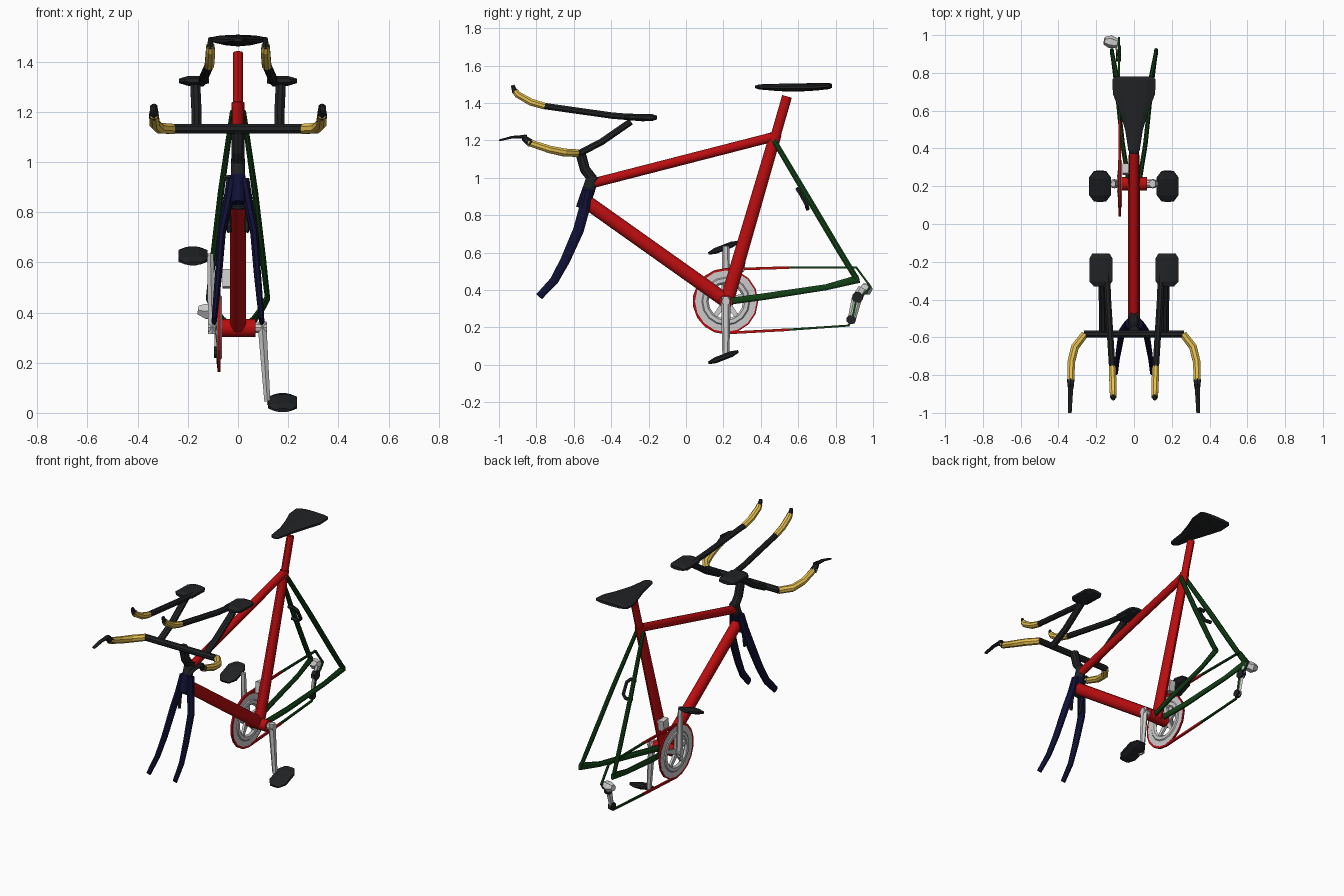
import bpy, bmesh, math
from mathutils import Vector

def material(name, rgb):
    m = bpy.data.materials.new(name)
    m.diffuse_color = (*rgb, 1)
    return m

RED = material("red", (0.5, 0.004, 0.005))
NAVY = material("navy", (0.005, 0.005, 0.035))
GREEN = material("green", (0.006, 0.05, 0.008))
BLACK = material("black", (0.015, 0.016, 0.018))
YELLOW = material("yellow", (0.8, 0.53, 0.08))
X, Z = Vector((1, 0, 0)), Vector((0, 0, 1))


def tube(name, pts, radii, mat=None, sides=8, ref=X, mirror=False, closed=False):
    """Sweep an elliptic ring along pts; each radius is a number or (along ref, across)."""
    pts = [Vector(p) for p in pts]
    n = len(pts)
    if not isinstance(radii, list):
        radii = [radii] * n
    bm = bmesh.new()
    rings = []
    for i, p in enumerate(pts):
        if closed:
            a, b = pts[i - 1], pts[(i + 1) % n]
            t = (p - a).normalized() + (b - p).normalized()
        else:
            t = Vector()
            if i > 0:
                t += (p - pts[i - 1]).normalized()
            if i < n - 1:
                t += (pts[i + 1] - p).normalized()
        t.normalize()
        s = (ref - t * ref.dot(t)).normalized()
        u = t.cross(s)
        r = radii[i] if isinstance(radii[i], tuple) else (radii[i], radii[i])
        k = 1 / math.cos(math.pi / sides)
        ring = []
        for j in range(sides):
            a = 2 * math.pi * (j + 0.5) / sides
            ring.append(bm.verts.new(p + s * r[0] * k * math.cos(a) + u * r[1] * k * math.sin(a)))
        rings.append(ring)
    for i in range(n if closed else n - 1):
        a, b = rings[i], rings[(i + 1) % n]
        for j in range(sides):
            q = (j + 1) % sides
            bm.faces.new((a[j], a[q], b[q], b[j]))
    if not closed:
        bm.faces.new(rings[0])
        bm.faces.new(rings[-1])
    bmesh.ops.recalc_face_normals(bm, faces=bm.faces)
    me = bpy.data.meshes.new(name)
    bm.to_mesh(me)
    bm.free()
    ob = bpy.data.objects.new(name, me)
    bpy.context.collection.objects.link(ob)
    if mat:
        me.materials.append(mat)
    if mirror:
        ob.modifiers.new("mirror", 'MIRROR')
    if sides >= 12:
        bpy.context.view_layer.objects.active = ob
        ob.select_set(True)
        bpy.ops.object.shade_smooth_by_angle()
        ob.select_set(False)
    return ob


# Main frame: slightly deep oval tubes
tube("top_tube", [(0, -0.51, 0.968), (0, 0.46, 1.217)], (0.023, 0.025), RED, 14)
tube("down_tube", [(0, -0.53, 0.87), (0, 0.21, 0.345)], (0.031, 0.037), RED, 14)
tube("seat_tube", [(0, 0.215, 0.33), (0, 0.48, 1.235)], [(0.031, 0.037), (0.025, 0.031)], RED, 14)
tube("seat_post", [(0, 0.475, 1.21), (0, 0.54, 1.435)], (0.02, 0.026), RED, 14)
tube("bottom_bracket", [(-0.07, 0.213, 0.338), (0.07, 0.213, 0.338)], 0.036, RED, 14, Z)
tube("head_tube", [(0, -0.555, 0.835), (0, -0.518, 0.943)], (0.03, 0.034), NAVY, 14)
tube("headset", [(0, -0.52, 0.937), (0, -0.495, 1.01)], (0.028, 0.033), BLACK, 14)

# Rear triangle
tube("seat_stay", [(0.022, 0.47, 1.2), (0.068, 0.66, 0.88), (0.1, 0.82, 0.61), (0.118, 0.915, 0.455)],
     [(0.01, 0.014), (0.012, 0.016), (0.012, 0.016), (0.01, 0.015)], GREEN, mirror=True)
tube("chain_stay", [(0.03, 0.235, 0.34), (0.06, 0.42, 0.365), (0.095, 0.75, 0.415), (0.118, 0.925, 0.46)],
     [(0.012, 0.018), (0.012, 0.018), (0.011, 0.016), (0.01, 0.022)], GREEN, mirror=True)

# Fork
tube("fork_blade", [(0.025, -0.525, 0.93), (0.042, -0.545, 0.83), (0.065, -0.575, 0.72),
                    (0.077, -0.645, 0.56), (0.087, -0.705, 0.45), (0.095, -0.785, 0.365)],
     [(0.02, 0.026), (0.019, 0.029), (0.016, 0.029), (0.014, 0.026), (0.012, 0.023), (0.01, 0.02)],
     NAVY, mirror=True)

# Brakes: C-shaped rear calliper, paired front arms
tube("rear_brake", [(-0.056, 0.6, 0.935), (-0.02, 0.597, 0.94), (0.0, 0.61, 0.92), (0.0, 0.645, 0.855),
                    (-0.02, 0.65, 0.835), (-0.066, 0.648, 0.84)], 0.01, BLACK, 6, Vector((0, 1, 0.4)))
tube("front_brake", [(0.0, -0.535, 0.82), (0.034, -0.535, 0.82), (0.037, -0.545, 0.77), (0.034, -0.555, 0.72)],
     0.009, BLACK, 6, Vector((0, 1, 0.3)), mirror=True)

# Saddle
tube("saddle", [(0, 0.37, 1.486), (0, 0.39, 1.486), (0, 0.5, 1.483), (0, 0.6, 1.483),
                (0, 0.69, 1.486), (0, 0.765, 1.491), (0, 0.78, 1.491)],
     [(0.018, 0.006), (0.03, 0.013), (0.047, 0.019), (0.078, 0.021), (0.112, 0.019), (0.114, 0.016), (0.1, 0.01)],
     BLACK, 10)

# Stem and base bar with raised ends
tube("stem", [(0, -0.498, 0.99), (0, -0.54, 1.045), (0, -0.565, 1.135)], 0.026, BLACK, 10)
tube("base_bar", [(-0.265, -0.583, 1.133), (0.265, -0.583, 1.133)], (0.019, 0.019), BLACK, 8, Z)
tube("bar_grip", [(0.26, -0.583, 1.132), (0.312, -0.65, 1.135), (0.332, -0.73, 1.152), (0.335, -0.845, 1.19)],
     [0.02, 0.021, 0.02, 0.018], YELLOW, 8, Z, True)
tube("brake_lever_mount", [(0.335, -0.828, 1.183), (0.335, -0.862, 1.21), (0.335, -0.868, 1.23)],
     [0.019, 0.015, 0.008], BLACK, 6, X, True)
tube("brake_lever", [(0.335, -0.85, 1.22), (0.338, -0.93, 1.217), (0.34, -1.0, 1.2)],
     [(0.015, 0.009), (0.012, 0.006), (0.01, 0.004)], BLACK, 6, X, True)

# Aero extensions with arm pads
tube("extension_support", [(0.165, -0.57, 1.13), (0.165, -0.45, 1.193), (0.17, -0.295, 1.3)],
     (0.02, 0.018), BLACK, mirror=True)
tube("arm_pad", [(0.175, -0.33, 1.325), (0.175, -0.305, 1.325), (0.175, -0.18, 1.322), (0.175, -0.155, 1.322)],
     [(0.038, 0.008), (0.06, 0.018), (0.06, 0.018), (0.045, 0.01)], BLACK, mirror=True)
tube("extension_bar", [(0.145, -0.22, 1.318), (0.138, -0.4, 1.333), (0.115, -0.765, 1.385)],
     0.017, BLACK, mirror=True)
tube("extension_grip", [(0.115, -0.755, 1.383), (0.112, -0.83, 1.405), (0.11, -0.9, 1.445), (0.11, -0.915, 1.465)],
     [0.018, 0.019, 0.018, 0.016], YELLOW, mirror=True)
tube("extension_tip", [(0.11, -0.913, 1.455), (0.11, -0.927, 1.495)], [0.014, 0.008], BLACK, 6, mirror=True)

# Chainring and spider
CY, CZ, CX = 0.213, 0.34, -0.075
def circle(r, n=16, a0=0.0, a1=2 * math.pi, x=CX):
    return [(x, CY + r * math.cos(a0 + (a1 - a0) * i / n), CZ + r * math.sin(a0 + (a1 - a0) * i / n))
            for i in range(n)]

tube("chainring_outer", circle(0.147), (0.006, 0.018), None, 4, closed=True)
tube("chainring_inner", circle(0.113), (0.011, 0.018), None, 6, closed=True)
for i in range(5):
    a = math.pi / 2 + i * math.tau / 5
    tube(f"spider_arm_{i}", [(CX - 0.01, CY, CZ), (CX, CY + 0.11 * math.cos(a), CZ + 0.11 * math.sin(a))],
         [(0.008, 0.018), (0.007, 0.01)], None, 4)
tube("crank_axle", [(-0.12, CY, CZ), (0.115, CY, CZ)], 0.021, None, 10, Z)

# Chain: red front half around the ring, green rear half
arc = circle(0.17, 9, math.pi / 2, math.pi * 1.5) + [(CX, CY, CZ - 0.17)]
tube("chain_front", [(-0.077, 0.55, 0.52)] + arc + [(-0.077, 0.55, 0.188)], (0.006, 0.007), RED, 4)
tube("chainring_teeth", circle(0.167), (0.005, 0.006), RED, 4, closed=True)
tube("chain_rear", [(-0.077, 0.55, 0.52), (-0.08, 0.91, 0.521), (-0.08, 0.985, 0.42), (-0.08, 0.96, 0.385),
                    (-0.08, 0.91, 0.35), (-0.08, 0.895, 0.27), (-0.08, 0.87, 0.21), (-0.077, 0.55, 0.188)],
     (0.006, 0.006), GREEN, 4)

# Rear and front derailleurs
tube("rear_derailleur_body", [(-0.085, 0.955, 0.41), (-0.125, 0.965, 0.405), (-0.157, 0.97, 0.41)],
     [0.022, 0.03, 0.018], None, 6, Z)
tube("derailleur_cage", [(-0.088, 0.945, 0.41), (-0.085, 0.912, 0.35), (-0.085, 0.882, 0.225)],
     [(0.01, 0.022), (0.009, 0.024), (0.008, 0.018)], None, 6)
for i, (y, z, r) in enumerate([(0.917, 0.362, 0.028), (0.882, 0.242, 0.023)]):
    tube(f"jockey_wheel_{i}", [(-0.096, y, z), (-0.07, y, z)], r, BLACK, 8, Z)
tube("front_derailleur", [(-0.04, 0.285, 0.5), (-0.04, 0.295, 0.57)], (0.021, 0.026), None, 4)

# Cranks and pedals
for side, s, x0, x1 in (("left", 1, -0.103, -0.11), ("right", -1, 0.098, 0.117)):
    tip = CZ + s * 0.295
    tube(f"{side}_crank", [(x0, CY, CZ - s * 0.025), (x0, CY, CZ + s * 0.02), (x1, CY, tip)],
         [(0.016, 0.02), (0.017, 0.022), (0.012, 0.016)], None, 6)
    px = -0.18 if s > 0 else 0.178
    pz = 0.626 if s > 0 else 0.041
    tube(f"{side}_pedal_axle", [(x1, CY, pz), (px, CY - 0.005, pz)], 0.01, None, 6, Z)
    d = Vector((0, 0.08, 0.031))
    c = Vector((px, 0.2, pz))
    tube(f"{side}_pedal", [c - d, c - d * 0.55, c + d * 0.55, c + d],
         [(0.032, 0.007), (0.058, 0.016), (0.058, 0.016), (0.032, 0.007)], BLACK, 8)
